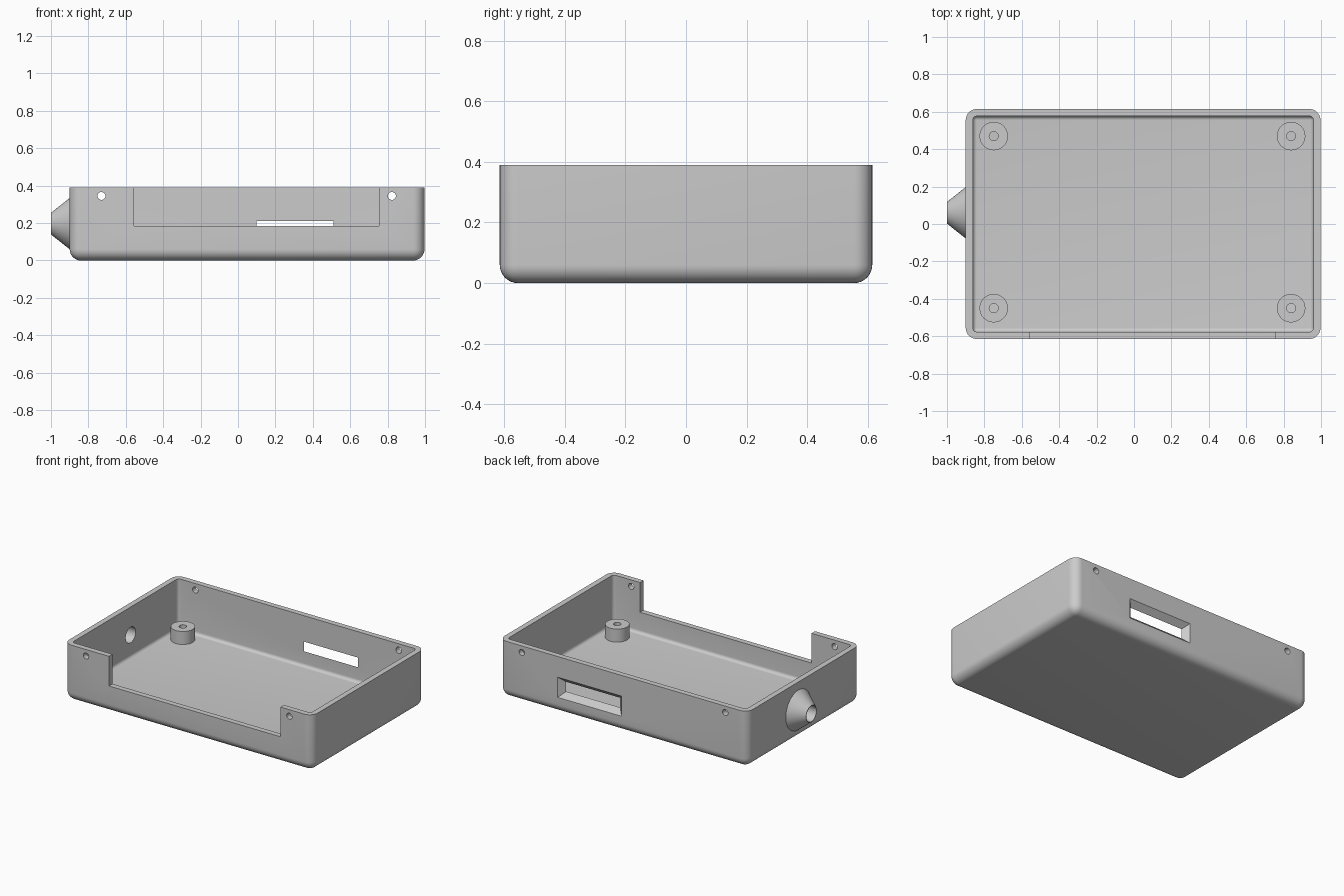
import bpy, bmesh, math
from mathutils import Matrix, Vector

default = bpy.data.objects.get("Cube")
if default:
    bpy.data.objects.remove(default, do_unlink=True)

# Overall dimensions
X0, X1, Y, H = -0.90, 0.997, 0.615, 0.39
WALL, FLOOR, RADIUS = 0.038, 0.04, 0.06

grey = bpy.data.materials.new("light grey plastic")
grey.use_nodes = True
grey.diffuse_color = (0.6, 0.6, 0.6, 1)
grey.node_tree.nodes["Principled BSDF"].inputs["Base Color"].default_value = grey.diffuse_color


def make_object(name, bm):
    bmesh.ops.recalc_face_normals(bm, faces=bm.faces)
    mesh = bpy.data.meshes.new(name)
    bm.to_mesh(mesh)
    bm.free()
    mesh.materials.append(grey)
    ob = bpy.data.objects.new(name, mesh)
    bpy.context.collection.objects.link(ob)
    return ob


def block(name, lo, hi, radius=0):
    """Box between two corners; a radius rounds all edges except the top rim."""
    lo, hi = Vector(lo), Vector(hi)
    bm = bmesh.new()
    bmesh.ops.create_cube(bm, size=1)
    for v in bm.verts:
        v.co = [(lo[i] + hi[i]) / 2 + v.co[i] * (hi[i] - lo[i]) for i in range(3)]
    if radius:
        edges = [e for e in bm.edges if min(v.co.z for v in e.verts) < hi.z - 0.001]
        bmesh.ops.bevel(bm, geom=edges, offset=radius, segments=8, profile=0.5, affect='EDGES')
    return make_object(name, bm)


def rod(name, centre, radius, length, axis, sides=32):
    bm = bmesh.new()
    turn = Matrix.Rotation(math.pi / 2, 4, 'Y' if axis == 'X' else 'X')
    bmesh.ops.create_cone(bm, cap_ends=True, segments=sides, radius1=radius, radius2=radius,
                          depth=length, matrix=Matrix.Translation(centre) @ turn)
    return make_object(name, bm)


def lathe(name, profile, matrix, sides=48):
    """Spin a (radius, height) outline about z, then place it."""
    bm = bmesh.new()
    verts = [bm.verts.new((r, 0, z)) for r, z in profile]
    edges = [bm.edges.new(pair) for pair in zip(verts, verts[1:])]
    bmesh.ops.spin(bm, geom=verts + edges, axis=(0, 0, 1), cent=(0, 0, 0),
                   angle=math.tau, steps=sides, use_duplicate=False)
    bmesh.ops.remove_doubles(bm, verts=bm.verts, dist=0.0001)
    bmesh.ops.transform(bm, matrix=matrix, verts=bm.verts)
    return make_object(name, bm)


def cut(target, cutters):
    for cutter in cutters:
        mod = target.modifiers.new("cut", 'BOOLEAN')
        mod.operation, mod.solver, mod.object = 'DIFFERENCE', 'EXACT', cutter
    bpy.context.view_layer.update()
    graph = bpy.context.evaluated_depsgraph_get()
    mesh = bpy.data.meshes.new_from_object(target.evaluated_get(graph))
    target.modifiers.clear()
    target.data = mesh
    for cutter in cutters:
        bpy.data.objects.remove(cutter, do_unlink=True)


# Open tray with rounded corners and floor edge
tray = block("tray", (X0, -Y, 0), (X1, Y, H), RADIUS)
cavity = block("cavity_cutter", (X0 + WALL, -Y + WALL, FLOOR),
               (X1 - WALL, Y - WALL, H + 0.1), RADIUS - WALL)
front_opening = block("front_opening_cutter", (-0.555, -Y - 0.1, 0.185),
                      (0.755, -Y + WALL + 0.01, H + 0.2))

# Flared port in the back wall
port = block("port_cutter", (-1, Y - WALL, -1), (1, Y, 1))
for v in port.data.vertices:
    outward = (v.co.y - Y + WALL) / WALL
    v.co.x = 0.305 + v.co.x * (0.205 + 0.04 * outward)
    v.co.z = 0.1775 + v.co.z * (0.0325 + 0.038 * outward)
    # run slightly past both wall faces along the taper
    v.co.y += 0.001 if outward > 0.5 else -0.001

# Screw holes through front and back walls, cable hole through the side
SPOUT_Y, SPOUT_Z, BORE = 0.06, 0.197, 0.054
screws = [rod("screw_cutter", (x, 0, 0.345), 0.021, 1.6, 'Y') for x in (-0.73, 0.823)]
cable = rod("cable_cutter", (X0, SPOUT_Y, SPOUT_Z), BORE, 0.2, 'X', 48)
cut(tray, [cavity, front_opening, port, cable] + screws)

# Conical cable spout on the side
spout = lathe("cable_spout",
              [(BORE, -0.005), (0.137, -0.005), (0.137, 0), (0.058, 0.1), (BORE, 0.1), (BORE, -0.005)],
              Matrix.Translation((X0, SPOUT_Y, SPOUT_Z)) @ Matrix.Rotation(-math.pi / 2, 4, 'Y'))

# Four hollow standoffs on the floor
parts = [tray, spout]
for side, x in (("right", -0.75), ("left", 0.84)):
    for end, y in (("front", -0.45), ("back", 0.47)):
        parts.append(lathe(f"{end}_{side}_standoff",
                           [(0.076, 0), (0.076, 0.09), (0.024, 0.09), (0.024, 0)],
                           Matrix.Translation((x, y, FLOOR))))

bpy.ops.object.select_all(action='DESELECT')
for ob in parts:
    ob.select_set(True)
bpy.context.view_layer.objects.active = tray
bpy.ops.object.shade_smooth_by_angle(angle=math.radians(30))
